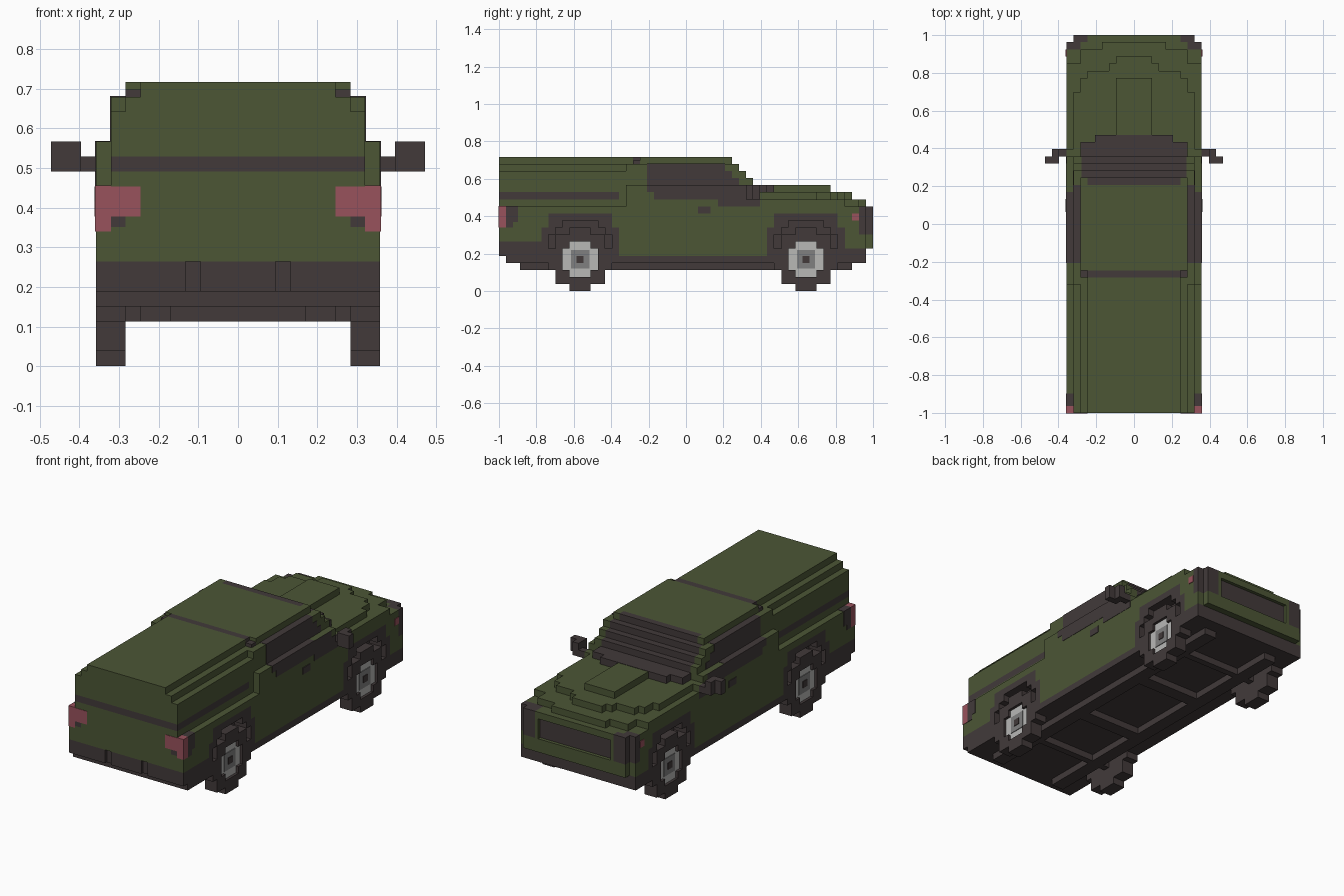
import bpy, bmesh
from mathutils import Vector

U = 2 / 53            # one block
REAR = -26.5          # y of the tailgate, in blocks

cube = bpy.data.objects.get("Cube")
if cube:
    bpy.data.objects.remove(cube, do_unlink=True)


def material(name, rgb):
    m = bpy.data.materials.new(name)
    m.use_nodes = True
    m.diffuse_color = (*rgb, 1)
    bsdf = next(n for n in m.node_tree.nodes if n.type == 'BSDF_PRINCIPLED')
    bsdf.inputs["Base Color"].default_value = (*rgb, 1)
    return m


GREEN = material("olive green", (0.072, 0.093, 0.036))
DARK = material("charcoal", (0.054, 0.042, 0.042))
RED = material("lamp red", (0.314, 0.084, 0.107))
LIGHT = material("light grey", (0.48, 0.48, 0.47))
GREY = material("mid grey", (0.216, 0.216, 0.216))


def add_box(bm, x0, x1, y0, y1, z0, z1):
    lo = Vector((x0, y0 + REAR, z0)) * U
    hi = Vector((x1, y1 + REAR, z1)) * U
    verts = bmesh.ops.create_cube(bm, size=1)["verts"]
    for v in verts:
        v.co = Vector([(a + b) / 2 + c * (b - a) for a, b, c in zip(lo, hi, v.co)])


def part(name, mat, boxes):
    """Boxes are (x0, x1, y0, y1, z0, z1) in blocks; x0 = 0 spans the centre, else both sides."""
    bm = bmesh.new()
    for x0, x1, *rest in boxes:
        if x0 == 0:
            add_box(bm, -x1, x1, *rest)
        else:
            add_box(bm, x0, x1, *rest)
            add_box(bm, -x1, -x0, *rest)
    mesh = bpy.data.meshes.new(name)
    bm.to_mesh(mesh)
    bm.free()
    mesh.materials.append(mat)
    ob = bpy.data.objects.new(name, mesh)
    bpy.context.collection.objects.link(ob)
    return ob


AXLES = {"rear": 11.5, "front": 43.5}

# Chassis, frame rails and axles
part("chassis", DARK, [(0, 7.5, 1, 52, 4, 11)])
part("frame_rails", DARK, [(4.5, 6.5, 3, 50, 3, 4), (0, 4.5, 20, 22, 3, 4), (0, 4.5, 33, 35, 3, 4)])
part("axles", DARK, [(0, 7.5, c - 0.5, c + 0.5, 3, 5) for c in AXLES.values()])

# Lower body shell, leaving the wheel wells open
part("side_panels", GREEN, [
    (7.5, 9.5, 1, 6, 7, 11), (7.5, 9.5, 17, 38, 5, 11),
    (7.5, 9.5, 49, 51, 6, 11), (7.5, 9.5, 1, 51, 11, 12)]
    + [(7.5, 9.5, c + a, c + a + 1, 9, 11) for c in AXLES.values() for a in (-5.5, 4.5)])
part("body_deck", GREEN, [(0, 7.5, 1, 52, 11, 12)])
part("tailgate", GREEN, [(0, 9.5, 0, 1, 7, 12)])
part("sills", DARK, [(7.5, 9.5, 16, 39, 4, 5)])
part("rear_bumper", DARK, [
    (0, 2.5, 0, 1, 5, 7), (3.5, 9.5, 0, 1, 5, 7), (2.5, 3.5, 0.4, 1, 5, 7),
    (7.5, 9.5, 1, 6, 4, 7)])

# Stepped wheel arch cladding
for end, c in AXLES.items():
    boxes = [(7.5, 9.5, c - 4.5, c + 4.5, 10, 11)]
    for s in (-1, 1):
        for a, b, z0, z1 in ((4.5, 5.5, 4, 9), (3.5, 4.5, 8, 10), (2.5, 3.5, 9, 10)):
            y0, y1 = sorted((c + s * a, c + s * b))
            boxes.append((7.5, 9.5, y0, y1, z0, z1))
    part(end + "_arches", DARK, boxes)

# Nose
part("front_bumper", GREEN, [(0, 8.5, 51, 53, 6, 8), (8.5, 9.5, 51, 52, 6, 8)])
part("front_skirt", DARK, [(0, 9.5, 49, 52, 4, 6)])
part("nose_frame", GREEN, [(0, 6.5, 51, 53, 11, 12), (6, 6.5, 51, 53, 8, 11)])
part("grille", DARK, [(0, 6, 51, 52.5, 8, 11)])
part("headlights", DARK, [(6.5, 8.5, 51, 53, 8, 12), (8.5, 9.5, 51, 52, 8, 12)])

# Hood in three stepped layers
part("hood", GREEN, [
    (0, 9.5, 36, 49, 12, 13), (0, 7.5, 49, 51, 12, 13), (0, 4.5, 51, 52, 12, 13),
    (0, 8.5, 37, 45, 13, 14), (0, 7.5, 45, 47, 13, 14), (0, 6.5, 47, 48, 13, 14),
    (0, 3.5, 48, 49, 13, 14), (0, 2.5, 49, 50, 13, 14)])
part("hood_bulge", GREEN, [(0, 2.5, 38, 47, 14, 15)])

# Cab with stepped pillars
part("cab", GREEN, [
    (0, 9.5, 18, 36, 12, 15), (0, 9.5, 36, 37, 12, 14), (0, 7.4, 18, 33, 15, 18),
    (7.4, 8.5, 18, 36, 15, 16), (7.4, 8.5, 18, 35, 16, 17), (7.4, 8.5, 18, 34, 17, 18)])
part("cab_roof", GREEN, [(0, 7.5, 20, 32, 18, 19)])
part("roof_front_edge", DARK, [(0, 6.5, 32, 33, 18, 19)])
part("roof_front_corners", GREEN, [(6.5, 7.5, 32, 33, 18, 19)])
part("roof_seam", DARK, [(0, 6.5, 19, 20, 18, 19), (6.5, 7.5, 19, 20, 17.5, 18.5)])
part("windshield", DARK, [
    (0, 7.4, 33, 34, 14, 18), (0, 7.4, 34, 35, 14, 17), (0, 7.4, 35, 36, 14, 16),
    (0, 7.5, 36, 38, 13, 15), (0, 5.5, 38, 39, 13, 15.05)])
part("side_windows", DARK, [
    (7.5, 8.55, 21, 32, 15, 18.05), (7.5, 8.55, 32, 33, 15, 17),
    (7.5, 8.55, 33, 34, 15, 16), (8.5, 9.55, 21, 31, 14, 15.05),
    (9.4, 9.55, 31, 35, 14, 15), (9.4, 9.55, 22, 36, 13, 14),
    (9.4, 9.55, 31, 37, 12, 13)])
part("door_handles", DARK, [(9.4, 9.6, 28.2, 30, 11, 12)])

# Mirrors
part("mirrors", DARK, [
    (9.5, 10.5, 36, 37, 13, 14), (10.5, 11.5, 36, 37, 13, 15), (10.5, 12.5, 35, 36, 13, 15)])

# Canopy over the bed
part("bed_rail", GREEN, [(0, 8.5, 0, 18, 12, 13)])
part("canopy_windows", DARK, [(0, 8.5, 0, 17, 13, 14)])
part("canopy", GREEN, [
    (0, 8.5, 17, 18, 13, 14), (0, 8.5, 0, 18, 14, 17),
    (0, 7.5, 0, 19, 17, 18), (0, 6.5, 0, 19, 18, 19)])

# Lamps
part("tail_lights", RED, [
    (6.5, 8.5, -0.06, 1, 10, 12), (8.5, 9.56, -0.06, 1, 9, 12.06)])
part("tail_light_shades", DARK, [
    (8.5, 9.56, 1, 2.7, 9.8, 12.06), (9.4, 9.56, 1, 2, 9, 9.8), (7.5, 8.5, -0.05, 0.5, 9.3, 10)])
part("side_markers", RED, [(9.4, 9.6, 50, 51, 10, 11)])

# Wheels: blocky discs with a pocket for the rim
HALF_WIDTHS = [1.5, 3.5, 3.5, 4.5, 4.5, 4.5, 3.5, 3.5, 1.5]
POCKETS = {2: 1.5, 3: 2.5, 4: 2.5, 5: 2.5, 6: 1.5}
for end, c in AXLES.items():
    tyre, rim = [], []
    for z, w in enumerate(HALF_WIDTHS):
        h = POCKETS.get(z, 0)
        tyre.append((7.5, 8.5, c - w, c + w, z, z + 1))
        if h:
            tyre += [(8.5, 9.5, c - w, c - h, z, z + 1), (8.5, 9.5, c + h, c + w, z, z + 1)]
            rim.append((8.5, 9.1, c - h, c + h, z, z + 1))
        else:
            tyre.append((8.5, 9.5, c - w, c + w, z, z + 1))
    part(end + "_tyres", DARK, tyre)
    part(end + "_rims", LIGHT, rim)
    part(end + "_hubs", GREY, [(9, 9.2, c - 1.3, c + 1.3, 3.2, 5.8)])
    part(end + "_hub_caps", DARK, [(9, 9.3, c - 0.5, c + 0.5, 4, 5)])
